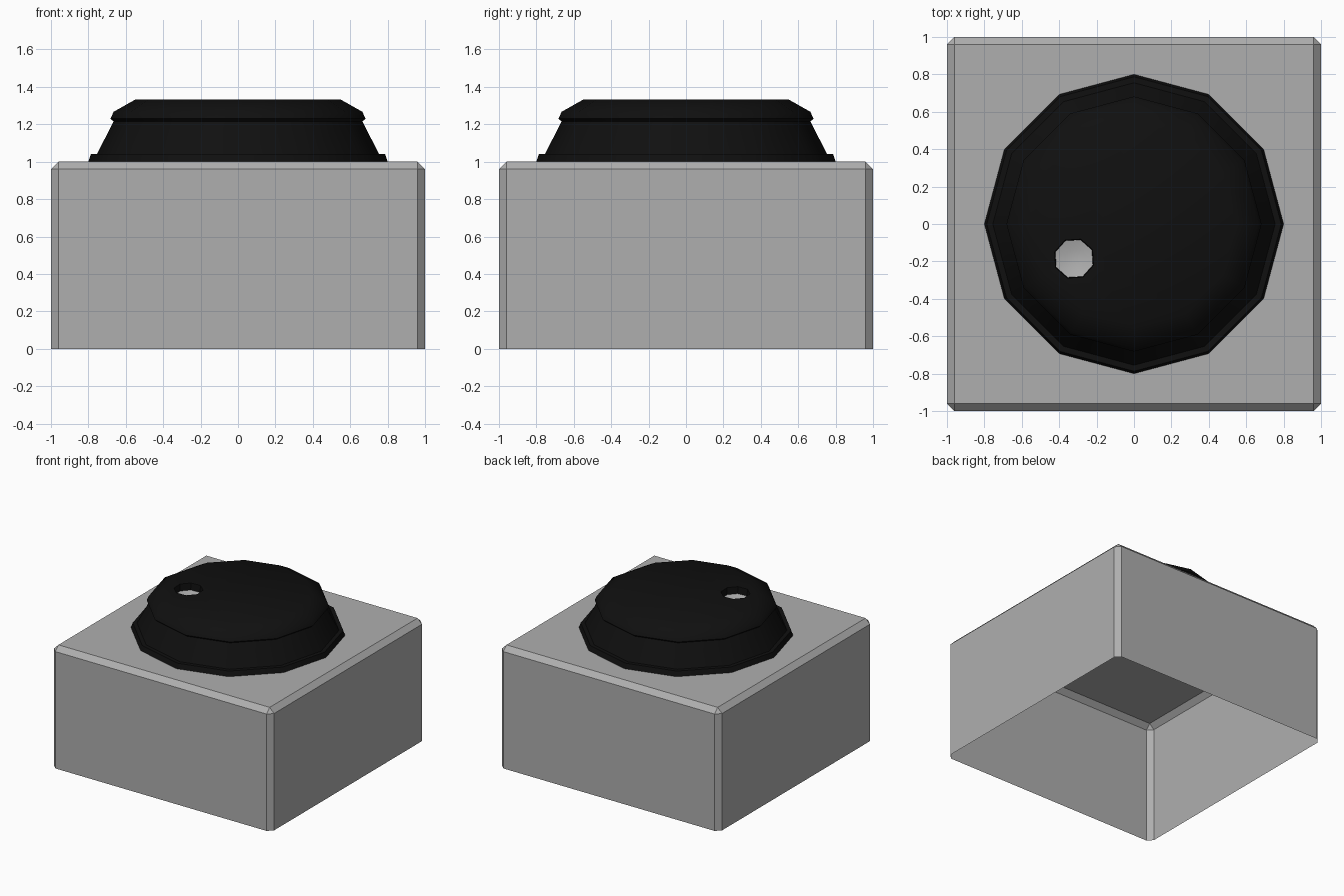
import bpy, bmesh, math
from mathutils import Vector

if "Cube" in bpy.data.objects:
    bpy.data.objects.remove(bpy.data.objects["Cube"])


def material(name, value):
    mat = bpy.data.materials.new(name)
    mat.diffuse_color = (value, value, value, 1)
    mat.use_nodes = True
    mat.node_tree.nodes["Principled BSDF"].inputs["Base Color"].default_value = mat.diffuse_color
    return mat


def ring(bm, r, z, n, centre=(0, 0), turn=0.0):
    return [bm.verts.new((centre[0] + r * math.cos(turn + math.tau * i / n),
                          centre[1] + r * math.sin(turn + math.tau * i / n), z))
            for i in range(n)]


def bridge(bm, a, b):
    n = len(a)
    for i in range(n):
        j = (i + 1) % n
        bm.faces.new((a[i], a[j], b[j], b[i]))


def loop_edges(bm, vs):
    return [bm.edges.get((vs[i - 1], vs[i])) for i in range(len(vs))]


def finish(bm, name, mat, smooth=None):
    mesh = bpy.data.meshes.new(name)
    bm.to_mesh(mesh)
    bm.free()
    ob = bpy.data.objects.new(name, mesh)
    bpy.context.collection.objects.link(ob)
    mesh.materials.append(mat)
    if smooth:
        bpy.ops.object.select_all(action='DESELECT')
        ob.select_set(True)
        bpy.context.view_layer.objects.active = ob
        bpy.ops.object.shade_smooth_by_angle(angle=math.radians(smooth))
    return ob


black = material("black_plastic", 0.005)
grey = material("grey_plastic", 0.43)

# Housing: chamfered box shell, open underneath
bm = bmesh.new()
bmesh.ops.create_cube(bm, size=1)
for v in bm.verts:
    v.co = Vector((v.co.x * 2, v.co.y * 2, v.co.z + 0.5))
bottom = [f for f in bm.faces if f.normal.z < -0.5]
bmesh.ops.delete(bm, geom=bottom, context='FACES')
edges = [e for e in bm.edges if not e.is_boundary]
bmesh.ops.bevel(bm, geom=edges, offset=0.04, segments=1, affect='EDGES')
finish(bm, "housing", grey)

# Knob: twelve-sided turned profile
PROFILE = [(0.80, 1.0), (0.787, 1.04), (0.755, 1.04), (0.665, 1.215),
           (0.682, 1.23), (0.665, 1.267), (0.548, 1.333)]
bm = bmesh.new()
rings = [ring(bm, r, z, 12) for r, z in PROFILE]
for a, b in zip(rings, rings[1:]):
    bridge(bm, a, b)

# Recess walls, then the knob's top face around the recess
angle = math.radians(210)
DOT = (0.37 * math.cos(angle), 0.37 * math.sin(angle))
TURN = math.radians(26)
FLOOR = 1.277
rim = ring(bm, 0.11, 1.333, 8, DOT, TURN)
foot = ring(bm, 0.106, FLOOR, 8, DOT, TURN)
bridge(bm, rim, foot)
fill = bmesh.ops.triangle_fill(
    bm, use_beauty=True, use_dissolve=False,
    edges=loop_edges(bm, rings[-1]) + loop_edges(bm, rim), normal=(0, 0, 1))
for f in fill["geom"]:
    if isinstance(f, bmesh.types.BMFace):
        f.normal_update()
        if f.normal.z < 0:
            f.normal_flip()
finish(bm, "knob", black, smooth=40)

# Indicator dot: shallow grey dish in the recess
bm = bmesh.new()
outer = ring(bm, 0.106, FLOOR, 8, DOT, TURN)
inner = ring(bm, 0.05, FLOOR - 0.015, 8, DOT, TURN)
bridge(bm, outer, inner)
bm.faces.new(inner)
finish(bm, "indicator_dot", grey, smooth=40)
